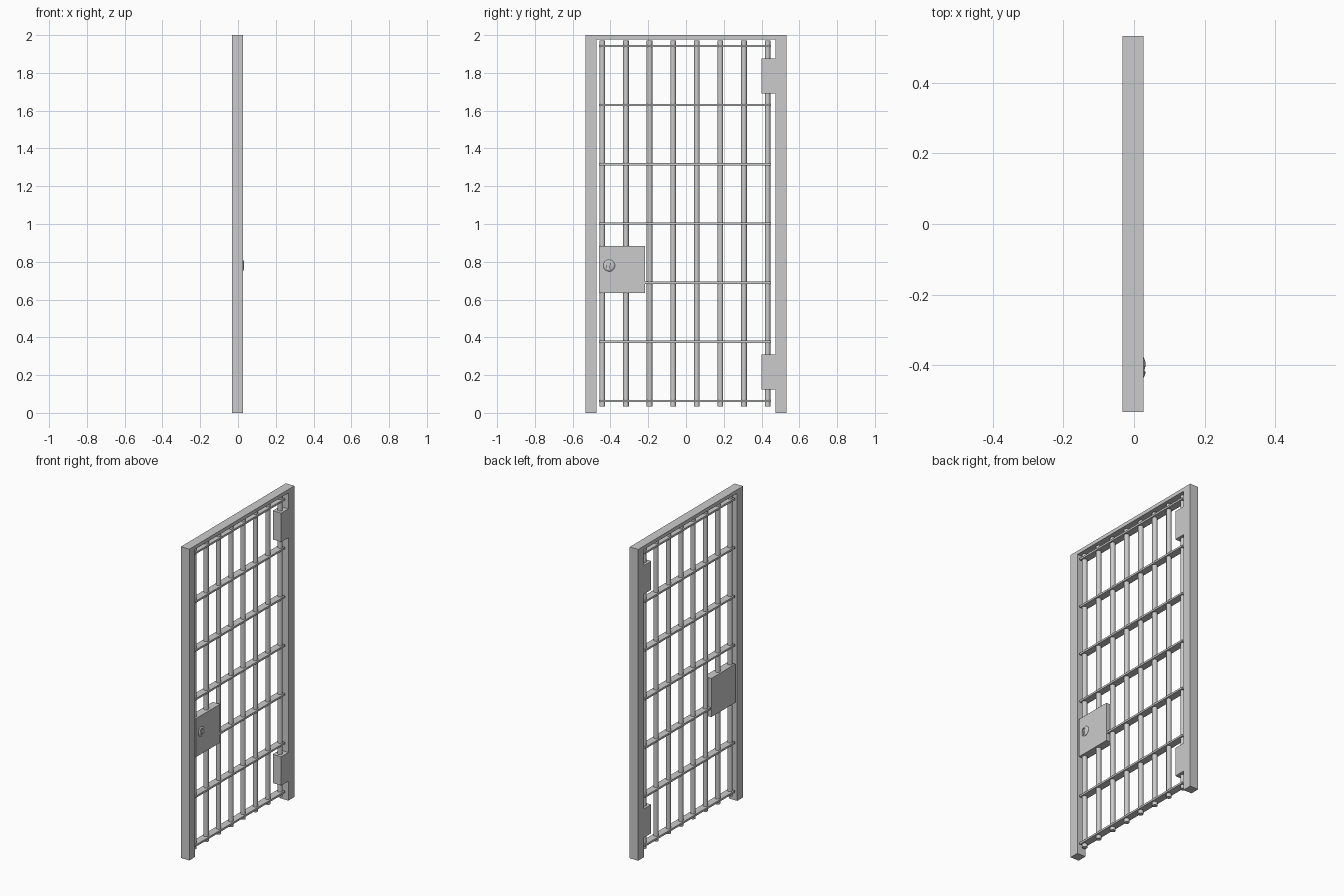
import bpy, bmesh, math
from mathutils import Matrix

if "Cube" in bpy.data.objects:
    bpy.data.objects.remove(bpy.data.objects["Cube"])

X0, X1 = -0.033, 0.027          # frame depth
XC = (X0 + X1) / 2


def finish(bm, name):
    bmesh.ops.recalc_face_normals(bm, faces=bm.faces)
    me = bpy.data.meshes.new(name)
    bm.to_mesh(me)
    bm.free()
    ob = bpy.data.objects.new(name, me)
    bpy.context.collection.objects.link(ob)
    return ob


def prism(name, pts, x0, x1):
    """Extrude a (y, z) outline along x."""
    bm = bmesh.new()
    f = bm.faces.new([bm.verts.new((x0, y, z)) for y, z in pts])
    r = bmesh.ops.extrude_face_region(bm, geom=[f])
    vs = [g for g in r["geom"] if isinstance(g, bmesh.types.BMVert)]
    bmesh.ops.translate(bm, vec=(x1 - x0, 0, 0), verts=vs)
    return finish(bm, name)


def box(name, x0, x1, y0, y1, z0, z1):
    return prism(name, [(y0, z0), (y1, z0), (y1, z1), (y0, z1)], x0, x1)


def smooth(ob):
    bpy.ops.object.select_all(action='DESELECT')
    bpy.context.view_layer.objects.active = ob
    ob.select_set(True)
    bpy.ops.object.shade_smooth_by_angle(angle=math.radians(40))


# Door frame, with the two hinge blocks as steps in its inner edge
prism("door_frame", [
    (-0.533, 0), (-0.473, 0), (-0.473, 1.977), (0.473, 1.977),
    (0.473, 1.875), (0.40, 1.875), (0.40, 1.69), (0.473, 1.69),
    (0.473, 0.31), (0.40, 0.31), (0.40, 0.125), (0.473, 0.125),
    (0.473, 0), (0.533, 0), (0.533, 2), (-0.533, 2)], X0, X1)

# Upright round bars
for i in range(8):
    bm = bmesh.new()
    bmesh.ops.create_cone(bm, cap_ends=True, segments=16, radius1=0.015,
                          radius2=0.015, depth=1.937,
                          matrix=Matrix.Translation((XC, -0.443 + 0.125 * i, 1.0035)))
    smooth(finish(bm, f"upright_bar_{i + 1}"))

# Flat cross strips
for i in range(7):
    z = 0.063 + 0.3133 * i
    box(f"cross_strip_{i + 1}", XC - 0.023, XC + 0.023, -0.461, 0.45, z - 0.006, z + 0.006)

# Lock case
LX = 0.024
box("lock_case", XC - 0.025, LX, -0.461, -0.217, 0.635, 0.883)

# Domed keyhole plate
KY, KZ = -0.407, 0.78
bm = bmesh.new()
rings = []
for r, x in [(0.031, LX - 0.004), (0.031, LX + 0.001), (0.028, LX + 0.004),
             (0.022, LX + 0.0065), (0.016, LX + 0.0085)]:
    rings.append([bm.verts.new((x, KY + r * math.cos(a), KZ + r * math.sin(a)))
                  for a in [math.tau * k / 32 for k in range(32)]])
for a, b in zip(rings, rings[1:]):
    for k in range(32):
        bm.faces.new((a[k], a[(k + 1) % 32], b[(k + 1) % 32], b[k]))
bm.faces.new(rings[0])
bm.faces.new(rings[-1])
plate = finish(bm, "keyhole_plate")

# Keyhole cutter: round top, narrow foot
pts = [(KY - 0.005 + 0.012 * math.cos(math.radians(a)),
        KZ + 0.010 + 0.012 * math.sin(math.radians(a))) for a in range(-50, 231, 20)]
pts += [(KY - 0.011, KZ - 0.022), (KY + 0.001, KZ - 0.022)]
cutter = prism("keyhole_cutter", pts, LX + 0.0005, LX + 0.03)
cutter.hide_render = True
cutter.hide_viewport = False
mod = plate.modifiers.new("keyhole", 'BOOLEAN')
mod.object = cutter
mod.operation = 'DIFFERENCE'
mod.solver = 'EXACT'
bpy.ops.object.select_all(action='DESELECT')
bpy.context.view_layer.objects.active = plate
bpy.ops.object.modifier_apply(modifier="keyhole")
bpy.data.objects.remove(cutter, do_unlink=True)
smooth(plate)
